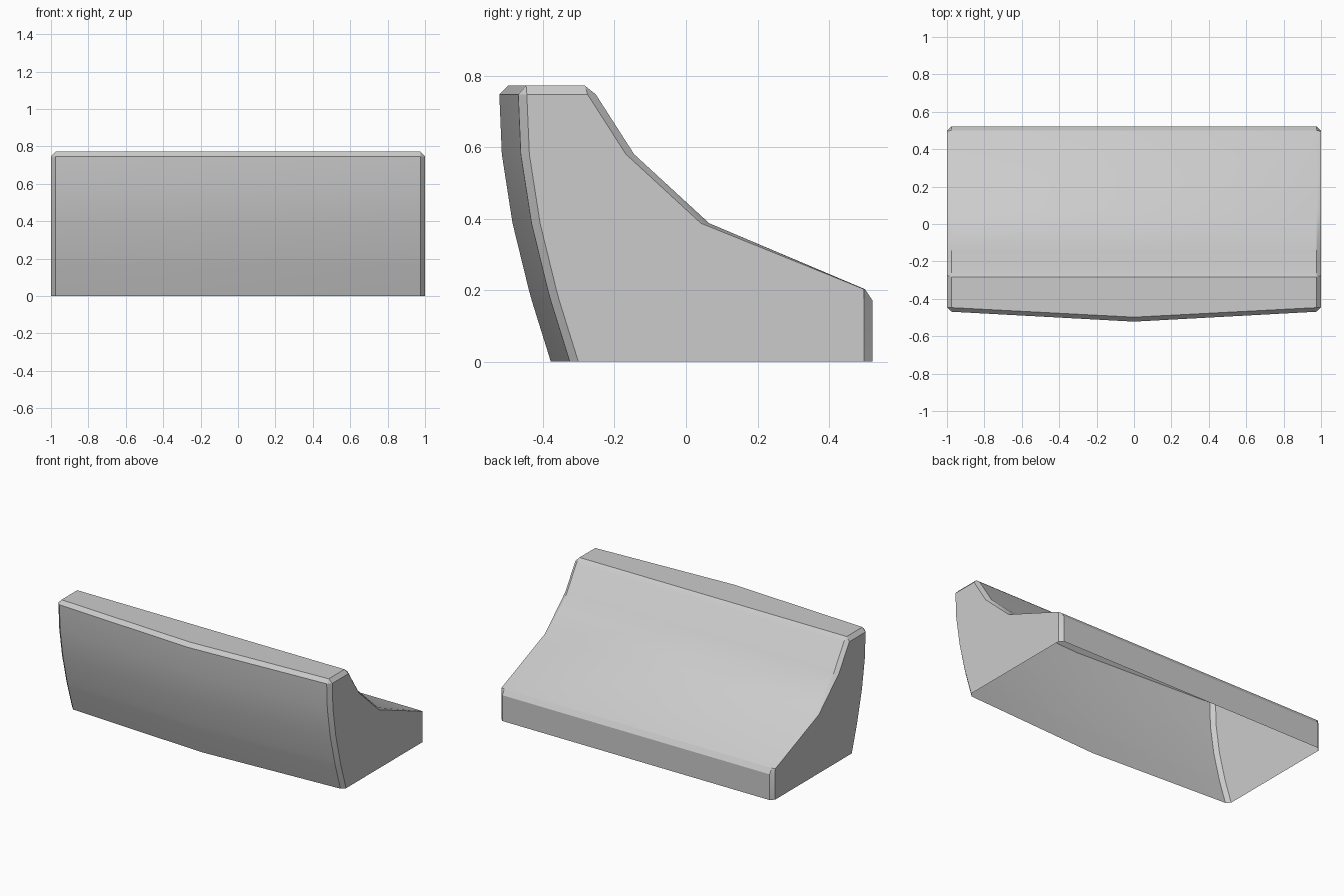
import bpy
import bmesh
import math

cube = bpy.data.objects.get("Cube")
if cube:
    bpy.data.objects.remove(cube, do_unlink=True)

# One plain grey for the whole block
grey = bpy.data.materials.new("light_grey")
grey.use_nodes = True
colour = (0.6, 0.6, 0.6, 1)
grey.diffuse_color = colour
grey.node_tree.nodes["Principled BSDF"].inputs["Base Color"].default_value = colour

END, INNER = 1.0, 0.976            # side plane and chamfer start
BOW, CORNER = 0.053, 0.077         # set-back of the front at the ends

# Height, front centre y, rear y on the side plane, rear y inside the chamfer
LEVELS = [
    (0.0, -0.378, 0.498, 0.522),
    (0.17, -0.431, 0.498, 0.522),
    (0.203, -0.44, 0.497, 0.5),
    (0.387, -0.485, 0.042, 0.065),
    (0.58, -0.515, -0.168, -0.145),
    (0.747, -0.522, -0.275, -0.252),
]


def ring(bm, z, front, rear_side, rear):
    """Horizontal outline with a bowed front and chamfered corners."""
    half = [(INNER, front + BOW), (END, front + CORNER),
            (END, rear_side), (INNER, rear)]
    outline = [(0, front)] + half + [(0, rear)]
    outline += [(-x, y) for x, y in reversed(half)]
    return [bm.verts.new((x, y, z)) for x, y in outline]


bm = bmesh.new()
rings = [ring(bm, *level) for level in LEVELS]

# Walls: the underside stays open
for low, high in zip(rings, rings[1:]):
    for i in range(len(low)):
        j = (i + 1) % len(low)
        bm.faces.new((low[i], low[j], high[j], high[i]))

# Chamfered rim and flat top
edge = rings[-1]
half = [(INNER, -0.447), (INNER, -0.283)]
outline = [(0, -0.498)] + half + [(0, -0.283)] + [(-x, y) for x, y in reversed(half)]
top = [bm.verts.new((x, y, 0.772)) for x, y in outline]
upper = [top[k] for k in (0, 1, 1, 2, 2, 3, 4, 4, 5, 5)]
for i in range(len(edge)):
    j = (i + 1) % len(edge)
    corners = [edge[i], edge[j], upper[j]]
    if upper[i] is not upper[j]:
        corners.append(upper[i])
    bm.faces.new(corners)
bm.faces.new(top)

mesh = bpy.data.meshes.new("curved_block")
bm.to_mesh(mesh)
bm.free()
block = bpy.data.objects.new("curved_block", mesh)
bpy.context.collection.objects.link(block)
mesh.materials.append(grey)

# Soft curves, crisp chamfers
bpy.ops.object.select_all(action="DESELECT")
block.select_set(True)
bpy.context.view_layer.objects.active = block
bpy.ops.object.shade_smooth_by_angle(angle=math.radians(30))
